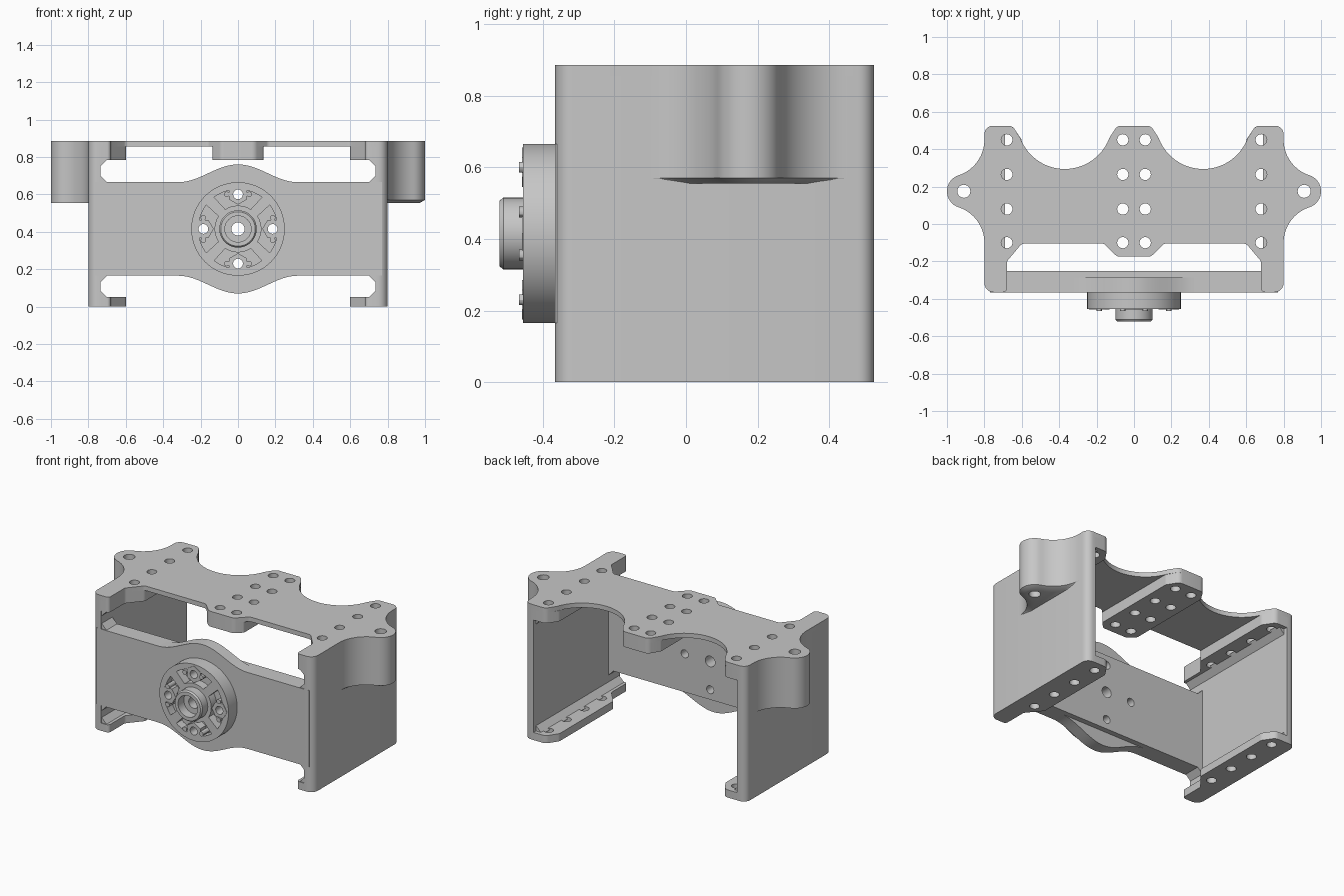
import bpy, bmesh
from math import sin, cos, pi, radians, tan
from mathutils import Vector

if "Cube" in bpy.data.objects:
    bpy.data.objects.remove(bpy.data.objects["Cube"])

GREY = (0.57, 0.57, 0.57, 1)
mat = bpy.data.materials.new("plain grey")
mat.use_nodes = True
mat.diffuse_color = GREY
mat.node_tree.nodes["Principled BSDF"].inputs["Base Color"].default_value = GREY

HUB_Z = 0.415
made = []


# ---------- helpers ----------
def arc(cx, cy, r, a0, a1, n=16):
    return [(cx + r * cos(radians(a0 + (a1 - a0) * i / n)),
             cy + r * sin(radians(a0 + (a1 - a0) * i / n))) for i in range(n + 1)]


def circle(x, y, r, n=24, turn=0):
    return arc(x, y, r, turn, turn + 360, n)[:-1]


def rounded(points, n=6):
    """Round every corner that carries a third value, its radius."""
    out = []
    for i, p in enumerate(points):
        c = Vector(p[:2])
        if len(p) < 3:
            out.append(tuple(c))
            continue
        a = (Vector(points[i - 1][:2]) - c).normalized()
        b = (Vector(points[(i + 1) % len(points)][:2]) - c).normalized()
        half = a.angle(b) / 2
        centre = c + (a + b).normalized() * p[2] / sin(half)
        start = (c + a * p[2] / tan(half) - centre).normalized()
        end = (c + b * p[2] / tan(half) - centre).normalized()
        for k in range(n + 1):
            out.append(tuple(centre + start.slerp(end, k / n) * p[2]))
    return out


def mirror(points):
    return [(-x, y) for x, y in reversed(points)]


def prism(name, outline, lo, hi, axis="z", holes=(), taper=None):
    """Extrude an outline with holes along z, or an x-z outline along y.
    taper shrinks the outline at the low end about a point."""
    bm = bmesh.new()
    rims = []
    for loop in [outline, *holes]:
        verts = [bm.verts.new((x, y, 0)) for x, y in loop]
        rims.append(verts)
        for i, v in enumerate(verts):
            bm.edges.new((verts[i - 1], v))
    if holes:
        bmesh.ops.triangle_fill(bm, use_beauty=True, edges=bm.edges[:], normal=(0, 0, 1))
    else:
        bm.faces.new(rims[0])
    ext = bmesh.ops.extrude_face_region(bm, geom=bm.faces[:], use_keep_orig=True)
    for v in ext["geom"]:
        if isinstance(v, bmesh.types.BMVert):
            v.co.z = hi - lo
    if taper:
        cx, cy, sx, sy = taper
        for v in rims[0]:
            v.co.x = cx + (v.co.x - cx) * sx
            v.co.y = cy + (v.co.y - cy) * sy
    for v in bm.verts:
        x, y, z = v.co
        v.co = (x, y, z + lo) if axis == "z" else (x, z + lo, y)
    bmesh.ops.recalc_face_normals(bm, faces=bm.faces[:])
    me = bpy.data.meshes.new(name)
    bm.to_mesh(me)
    bm.free()
    me.materials.append(mat)
    ob = bpy.data.objects.new(name, me)
    bpy.context.collection.objects.link(ob)
    made.append(ob)


def around(r, t=0):
    """Four places around the hub, t to the side, with their angle."""
    for k in range(4):
        a = k * pi / 2
        yield r * cos(a) - t * sin(a), HUB_Z + r * sin(a) + t * cos(a), 90 * k


# ---------- outlines ----------
lug = (arc(0.999, -0.1, 0.199, 180, 108) + arc(0.91, 0.175, 0.09, -72, 72)[1:-1]
       + arc(0.999, 0.45, 0.199, 252, 180))
half = ([(0, -0.175), (0.09, -0.175, 0.04), (0.16, -0.105, 0.03), (0.6, -0.105, 0.03),
         (0.68, -0.2, 0.03), (0.68, -0.365, 0.02), (0.8, -0.365, 0.05)] + lug
        + [(0.8, 0.525, 0.045), (0.65, 0.525, 0.04)]
        + arc(0.37, 0.548, 0.254, -20, -160, 24) + [(0.09, 0.525, 0.04), (0, 0.525)])
half = rounded(half)[1:-1]
flange = rounded([(0.6, -0.105, 0.03), (0.68, -0.2, 0.03), (0.68, -0.365, 0.02), (0.745, -0.365),
                  (0.745, 0.525), (0.65, 0.525, 0.04), (0.6, 0.45, 0.03)])
wall = rounded([(0.735, -0.365), (0.8, -0.365, 0.05), (0.8, 0.525, 0.045), (0.735, 0.525)])
rib_half = rounded([(0, -0.175), (0.09, -0.175, 0.04), (0.135, -0.13, 0.02),
                    (0.135, 0.45, 0.02), (0.09, 0.525, 0.04), (0, 0.525)])[1:-1]

ROWS = (0.45, 0.265, 0.08, -0.1)
side_holes = [circle(0.68, y, 0.03) for y in ROWS]
rib_holes = [circle(s * 0.06, y, 0.03) for s in (1, -1) for y in ROWS]
lug_hole = [circle(0.91, 0.175, 0.035)]
bores = [circle(x, z, 0.026) for x, z, a in around(0.185)]
axle = [circle(0, HUB_Z, 0.035, 32)]

# ---------- top plate, centre rib, front panel ----------
right_holes = side_holes + lug_hole
prism("top_plate", half + mirror(half), 0.855, 0.885,
      holes=rib_holes + right_holes + [mirror(h) for h in right_holes])
prism("centre_rib", rib_half + mirror(rib_half), 0.785, 0.855, holes=rib_holes)
prism("front_panel", [(-0.77, 0.165), (0.77, 0.165), (0.77, 0.665), (-0.77, 0.665)],
      -0.365, -0.25, "y", bores + axle)
bump = [(x / 100, 0.25 + 0.0475 * (1 + cos(pi * x / 32))) for x in range(32, -33, -2)]
prism("panel_bulge", [(x, HUB_Z + z) for x, z in bump]
      + [(x, HUB_Z - z) for x, z in reversed(bump)], -0.365, -0.285, "y", bores + axle)

# ---------- side walls, flanges, lugs and gussets ----------
for s, word in ((1, "left"), (-1, "right")):
    side = (lambda pts: pts) if s > 0 else mirror
    holes = [side(h) for h in side_holes]
    prism(word + "_wall", side(wall), 0, 0.855)
    prism(word + "_top_flange", side(flange), 0.785, 0.855, holes=holes)
    prism(word + "_bottom_flange", side(flange), 0, 0.05, holes=holes)
    lug_shape = side([(0.77, -0.1)] + lug + [(0.77, 0.45)])
    through = [side(h) for h in lug_hole]
    prism(word + "_lug", lug_shape, 0.57 if s > 0 else 0.555, 0.855, holes=through)
    if s > 0:
        prism("left_lug_chamfer", lug_shape, 0.555, 0.57, holes=through,
              taper=(0.77, 0.175, 0.88, 0.7))
    for z, up, back in ((0.05, 1, 0.5), (0.785, -1, 0.5), (0.165, -1, -0.25), (0.665, 1, -0.25)):
        tri = [(0.745, z - up * 0.01), (0.69, z - up * 0.01), (0.735, z + up * 0.035),
               (0.745, z + up * 0.035)]
        prism(word + "_gusset", side(tri), -0.36, back, "y")

# ---------- hub ----------
rim = circle(0, HUB_Z, 0.25, 64)
pockets = [arc(0, HUB_Z, 0.212, a - 37, a + 37) + arc(0, HUB_Z, 0.125, a + 33, a - 33)
           for x, z, a in around(0.185)]
prism("hub_base", rim, -0.4, -0.36, "y", bores + axle)
prism("hub_wheel", rim, -0.455, -0.4, "y", pockets + axle)

# Centre boss with counterbore and chamfered lip
boss = circle(0, HUB_Z, 0.1, 48)
counterbore = [circle(0, HUB_Z, 0.07, 48)]
prism("boss_floor", boss, -0.46, -0.4, "y", axle)
prism("boss_ring", boss, -0.51, -0.46, "y", counterbore)
prism("boss_lip", boss, -0.52, -0.51, "y", counterbore, (0, HUB_Z, 0.92, 0.92))

# Hex nuts, each between two clips
for (x, z, a), bore in zip(around(0.185), bores):
    prism("hex_nut", circle(x, z, 0.055, 6, a), -0.458, -0.4, "y", [bore])
for t in (-0.06, 0.06):
    for x, z, a in around(0.185, t):
        prism("clip", circle(x, z, 0.015, 12), -0.466, -0.4, "y")

# ---------- shading ----------
bpy.ops.object.select_all(action="DESELECT")
for ob in made:
    ob.select_set(True)
bpy.context.view_layer.objects.active = made[0]
bpy.ops.object.shade_smooth_by_angle(angle=radians(30))
